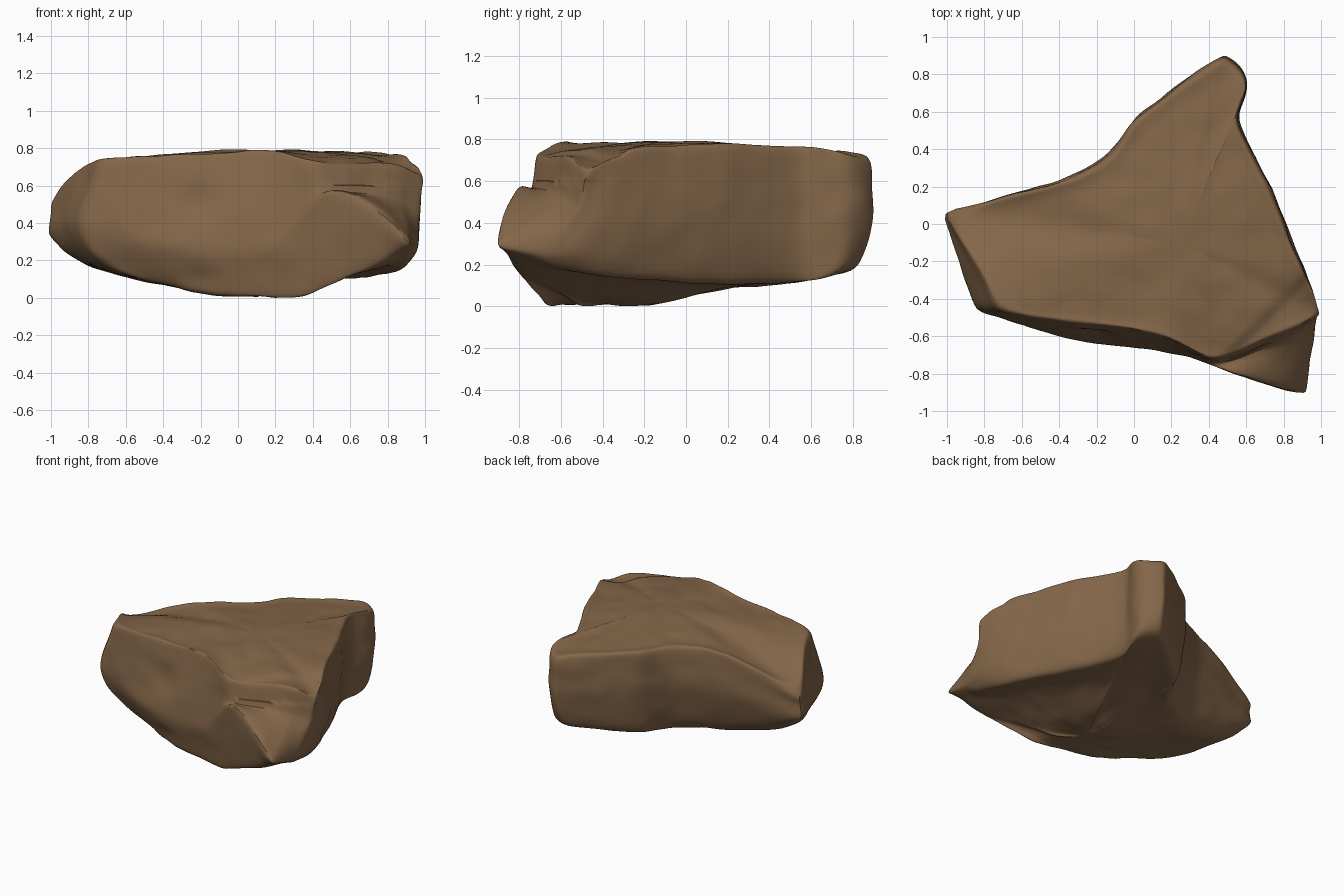
import bpy
import bmesh
from mathutils import Vector, noise

default_cube = bpy.data.objects.get("Cube")
if default_cube:
    bpy.data.objects.remove(default_cube, do_unlink=True)

# Contours run counter-clockwise from the left corner
rim = [(-.97, .05, .52), (-.85, -.2, .68), (-.72, -.44, .72), (-.5, -.5, .73),
       (-.1, -.55, .75), (.2, -.61, .765), (.41, -.72, .71), (.6, -.66, .72),
       (.76, -.59, .72), (.88, -.54, .7), (.99, -.475, .66), (.94, -.32, .72),
       (.86, -.15, .74), (.72, .19, .75), (.57, .49, .74), (.56, .62, .74),
       (.6, .77, .71), (.5, .87, .69), (.4, .84, .71), (.1, .63, .73),
       (-.02, .52, .73), (-.15, .34, .73), (-.5, .19, .71)]
waist = [(-1, .05, .36), (-.94, -.2, .37), (-.84, -.45, .37), (-.6, -.54, .3),
         (-.2, -.64, .25), (.2, -.69, .26), (.42, -.76, .52), (.62, -.83, .52),
         (.79, -.88, .42), (.92, -.89, .29), (.95, -.68, .25), (.95, -.42, .27),
         (.87, -.16, .35), (.74, .18, .4), (.58, .5, .4), (.57, .62, .4),
         (.61, .78, .4), (.5, .89, .38), (.41, .86, .4), (.1, .64, .42),
         (-.02, .53, .42), (-.16, .35, .42), (-.5, .2, .4)]
foot = [(-.94, .04, .27), (-.86, -.2, .21), (-.74, -.44, .18), (-.5, -.49, .12),
        (-.2, -.58, .05), (.1, -.64, .03), (.34, -.68, .03), (.56, -.76, .12),
        (.72, -.82, .18), (.86, -.83, .23), (.89, -.64, .18), (.87, -.4, .14),
        (.8, -.17, .13), (.68, .15, .12), (.55, .45, .13), (.55, .62, .14),
        (.58, .74, .17), (.48, .82, .19), (.38, .78, .17), (.08, .56, .13),
        (0, .44, .12), (-.12, .27, .11), (-.46, .12, .16)]
count = len(rim)

# Shoulder contour: slightly bulged, but cut back above the front corner ledge
shoulder = []
for top, low in zip(rim, waist):
    p = Vector(top).lerp(Vector(low), .5)
    shoulder.append(p + Vector((p.x, p.y, 0)).normalized() * .008)
for i, p in {6: (.42, -.745, .56), 7: (.62, -.69, .55), 8: (.77, -.63, .53),
             9: (.87, -.59, .5), 10: (.97, -.51, .47)}.items():
    shoulder[i] = Vector(p)


def clamp(value):
    return min(1, max(0, value))


def plateau(p, t):
    """Height of the nearly flat top."""
    return .78 + (p[2] - .78) * t * t


def underside(p, t):
    """Height of the base: a flat patch with ramps to the left, right and back."""
    left = .22 * (-p.x - .1)
    right = .06 * clamp((p.x - .3) / .1) + .25 * max(0, p.x - .4)
    back = .07 * clamp((p.y + .12) / .17) + .1 * max(0, p.y - .05)
    return max(0, left, right, back)


def shrink(contour, centre, t, height):
    """Copy a contour pulled toward a centre, with a rule for its height."""
    ring = []
    for p in contour:
        q = Vector(centre).lerp(Vector(p), t)
        q.z = height(p if height is plateau else q, t)
        ring.append(q)
    return ring


top_centre = (.25, -.1, .78)
base_centre = (.12, -.38, 0)
rings = [shrink(rim, top_centre, t, plateau) for t in (.3, .65, .9)]
rings += [rim, shoulder, waist, foot]
rings += [shrink(foot, base_centre, t, underside) for t in (.85, .6, .3)]

# Skin the contours and close them with fans
bm = bmesh.new()
loops = [[bm.verts.new(p) for p in ring] for ring in rings]
for a, b in zip(loops, loops[1:]):
    for i in range(count):
        j = (i + 1) % count
        bm.faces.new((a[i], b[i], b[j], a[j]))
for loop, centre in ((loops[0], top_centre), (loops[-1], base_centre)):
    hub = bm.verts.new(centre)
    for i in range(count):
        bm.faces.new((hub, loop[i], loop[(i + 1) % count]))
bmesh.ops.recalc_face_normals(bm, faces=bm.faces)

# Sharpen the broken edges, leaving the back and right side rounded
crease = bm.edges.layers.float.new("crease_edge")


def sharpen(loop, amount, stations):
    for i in stations:
        edge = bm.edges.get((loop[i], loop[(i + 1) % count]))
        edge[crease] = amount


sharpen(loops[3], .4, range(11))
sharpen(loops[4], .5, range(6, 10))
sharpen(loops[5], .4, range(3, 11))
sharpen(loops[6], .2, range(count))
for station in (0, 2, 9, 10):
    for a, b in zip(loops[3:6], loops[4:7]):
        bm.edges.get((a[station], b[station]))[crease] = .5

cage = bpy.data.meshes.new("rock_cage")
bm.to_mesh(cage)
bm.free()
rock = bpy.data.objects.new("rock", cage)
bpy.context.collection.objects.link(rock)
subsurf = rock.modifiers.new("Rounding", "SUBSURF")
subsurf.levels = subsurf.render_levels = 3


def rounded():
    graph = bpy.context.evaluated_depsgraph_get()
    return bpy.data.meshes.new_from_object(rock.evaluated_get(graph))


# Swell the cage so that the rounded surface passes through the contours
targets = [v.co.copy() for v in cage.vertices]
for step in range(3):
    trial = rounded()
    for v, target, r in zip(cage.vertices, targets, trial.vertices):
        v.co += (target - r.co) * .7
    cage.update()
    rock.update_tag()
    bpy.context.view_layer.update()
    bpy.data.meshes.remove(trial)

mesh = rounded()
rock.modifiers.clear()
rock.data = mesh
mesh.name = "rock"
bpy.data.meshes.remove(cage)

# Weathering: broad undulation, fine grain, chips and a step on the top corner
chips = [((-.2, -.62, .5), .16, .025), ((-.2, -.62, .08), .13, .02),
         ((.45, -.42, .77), .14, .012), ((.1, .6, .6), .2, .01)]
normals = [v.normal.copy() for v in mesh.vertices]
for v, n in zip(mesh.vertices, normals):
    p = v.co.copy()
    shift = noise.noise(p * 3) * .01 + noise.noise(p * 8) * .006
    for centre, radius, depth in chips:
        reach = (p - Vector(centre)).length / radius
        if reach < 1:
            shift -= depth * (1 - reach * reach) ** 2
    v.co += n * shift
    if p.z > .6:
        past = clamp((p.x - p.y - 1.15) / .1)
        v.co.z -= .02 * past * past * (3 - 2 * past)

# Rest on the ground
ground = min(v.co.z for v in mesh.vertices)
for v in mesh.vertices:
    v.co.z -= ground

# Brown stone
stone = bpy.data.materials.new("brown_stone")
stone.use_nodes = True
colour = (.23, .133, .066, 1)
stone.diffuse_color = colour
stone.node_tree.nodes["Principled BSDF"].inputs["Base Color"].default_value = colour
mesh.materials.clear()
mesh.materials.append(stone)

bpy.ops.object.select_all(action="DESELECT")
rock.select_set(True)
bpy.context.view_layer.objects.active = rock
bpy.ops.object.shade_smooth_by_angle(angle=.7)
